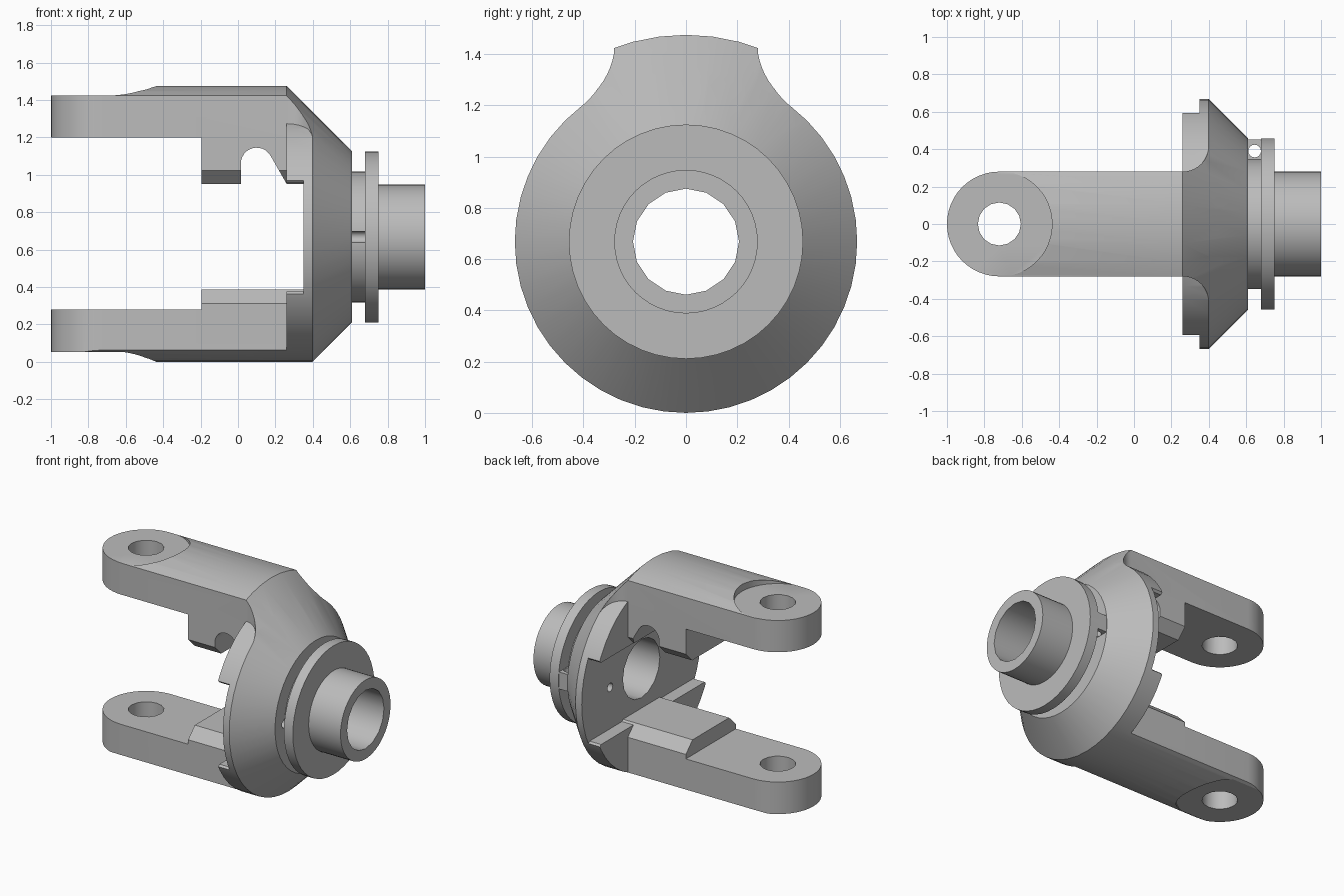
import bpy, bmesh
from math import sin, cos, pi, radians

if "Cube" in bpy.data.objects:
    bpy.data.objects.remove(bpy.data.objects["Cube"], do_unlink=True)

CZ = 0.668          # height of the shaft axis
R = 0.668           # flange radius
TOP = 0.807         # upper arm radius
W = 0.28            # half width of the arms
PIN = -0.72         # pin hole position along x

steel = bpy.data.materials.new("plain grey steel")
steel.use_nodes = True
grey = (0.5, 0.5, 0.5, 1)
steel.diffuse_color = grey
steel.node_tree.nodes["Principled BSDF"].inputs["Base Color"].default_value = grey


def finish(name, bm):
    bmesh.ops.recalc_face_normals(bm, faces=bm.faces)
    mesh = bpy.data.meshes.new(name)
    bm.to_mesh(mesh)
    bm.free()
    mesh.materials.append(steel)
    ob = bpy.data.objects.new(name, mesh)
    bpy.context.collection.objects.link(ob)
    return ob


def prism(name, outline, axis, lo, hi):
    """Extrude a flat outline along x, y or z."""
    place = {"x": lambda a, b, t: (t, a, b),
             "y": lambda a, b, t: (a, t, b),
             "z": lambda a, b, t: (a, b, t)}[axis]
    bm = bmesh.new()
    rings = [[bm.verts.new(place(a, b, t)) for a, b in outline] for t in (lo, hi)]
    n = len(outline)
    for ring in rings:
        bm.faces.new(ring)
    for i in range(n):
        j = (i + 1) % n
        bm.faces.new((rings[0][i], rings[0][j], rings[1][j], rings[1][i]))
    return finish(name, bm)


def lathe(name, profile, sides=48):
    """Solid turned about the shaft axis from (x, radius) points."""
    bm = bmesh.new()
    rings = [[bm.verts.new((x, r * sin(2 * pi * i / sides), CZ + r * cos(2 * pi * i / sides)))
              for i in range(sides)] for x, r in profile]
    bm.faces.new(rings[0])
    bm.faces.new(rings[-1])
    for p, q in zip(rings, rings[1:]):
        for i in range(sides):
            j = (i + 1) % sides
            bm.faces.new((p[i], p[j], q[j], q[i]))
    return finish(name, bm)


def arc(cx, cy, r, start, end, n):
    step = radians(end - start) / n
    return [(cx + r * cos(radians(start) + step * i), cy + r * sin(radians(start) + step * i))
            for i in range(n + 1)]


def circle(cx, cy, r, n=16):
    return arc(cx, cy, r, 0, 360, n)[:-1]


def rect(a0, b0, a1, b1):
    return [(a0, b0), (a1, b0), (a1, b1), (a0, b1)]


def combine(target, operation, *others):
    for other in others:
        mod = target.modifiers.new("combine", "BOOLEAN")
        mod.operation = operation
        mod.solver = "EXACT"
        mod.object = other
        bpy.context.view_layer.objects.active = target
        bpy.ops.object.modifier_apply(modifier=mod.name)
        bpy.data.objects.remove(other, do_unlink=True)
    return target


def arm_plan(root):
    return [(root, -W), (root, W)] + arc(PIN, 0, W, 90, 270, 24)


def chamfered(half, edge, face, c):
    """Block section whose face end has bevelled corners."""
    s = 1 if face > edge else -1
    return [(-half, edge), (half, edge), (half, face - s * c),
            (half - c, face), (c - half, face), (-half, face - s * c)]


# Upper arm with flared shoulder and clamp block
upper = prism("upper_arm", arm_plan(0.45), "z", 1.2, 1.6)
flare = arc(0.26, 0.42, 0.14, -90, 0, 10)
shoulder = prism("shoulder", flare + [(0.45, 0.42), (0.45, -0.42)]
                 + [(x, -y) for x, y in reversed(flare)], "z", 1.1, 1.6)
block = prism("upper_block", chamfered(W, 1.3, 0.952, 0.07), "x", -0.195, 0.4)
combine(upper, "UNION", shoulder, block)
combine(upper, "INTERSECT", lathe("upper_envelope", [(-1.1, TOP), (0.26, TOP), (0.61, 0.457)]))
notch = prism("notch", [(0.26, 0.952), (0.26, 0.9), (0.015, 0.9)][::-1]
              + arc(0.10, 1.06, 0.085, 30, 180, 12), "y", -1, 1)
pad_top = prism("upper_pad_cut", circle(PIN, 0, W + 0.002, 48), "z", 1.425, 1.7)
combine(upper, "DIFFERENCE", notch, pad_top)

# Lower arm, flange plate and lips trimmed to the flange outline
lower = prism("lower_arm", arm_plan(0.45), "z", -0.2, 0.28)
block = prism("lower_block", chamfered(W, 0.1, 0.387, 0.075), "x", -0.195, 0.4)
plate = prism("plate", rect(-1, -0.5, 1, 2), "x", 0.35, 0.7)
lip_low = prism("lower_lip", chamfered(0.6, -0.5, 0.375, 0.02), "x", 0.26, 0.5)
lip_high = prism("upper_lip", chamfered(0.6, 1.8, 0.955, 0.02), "x", 0.26, 0.5)
combine(lower, "UNION", block, plate, lip_low, lip_high)
combine(lower, "INTERSECT", lathe("flange_envelope", [(-1.1, R), (0.399, R), (0.61, 0.457)]))
pad_low = prism("lower_pad_cut", circle(PIN, 0, W + 0.002, 48), "z", -0.4, 0.053)
combine(lower, "DIFFERENCE", pad_low)

# Grooved hub, collar and stub shaft
hub = lathe("hub", [(0.5, 0.35), (0.68, 0.35), (0.68, 0.457), (0.75, 0.457),
                    (0.75, W), (1, W)])
ear = prism("ear", rect(0.3, CZ - 0.06, 0.452, CZ + 0.06), "x", 0.6, 0.7)
combine(hub, "UNION", ear)

yoke = combine(lower, "UNION", upper, hub)
yoke.name = "yoke"

# Shaft bore, pin holes, small locating holes
bore = lathe("bore", [(0.2, 0.207), (1.1, 0.207)], 16)
pin = prism("pin_hole", circle(PIN, 0, 0.115), "z", -0.2, 1.7)
ear_hole = prism("ear_hole", circle(0.645, 0.39, 0.034), "z", CZ - 0.15, CZ + 0.15)
locators = [prism("locator", circle(y, CZ, 0.03), "x", 0.2, 0.68) for y in (-0.35, 0.35)]
combine(yoke, "DIFFERENCE", bore, pin, ear_hole, *locators)

# Smooth the turned surfaces, keep machined edges crisp
bpy.ops.object.select_all(action="DESELECT")
yoke.select_set(True)
bpy.context.view_layer.objects.active = yoke
bpy.ops.object.shade_smooth_by_angle(angle=radians(25))
